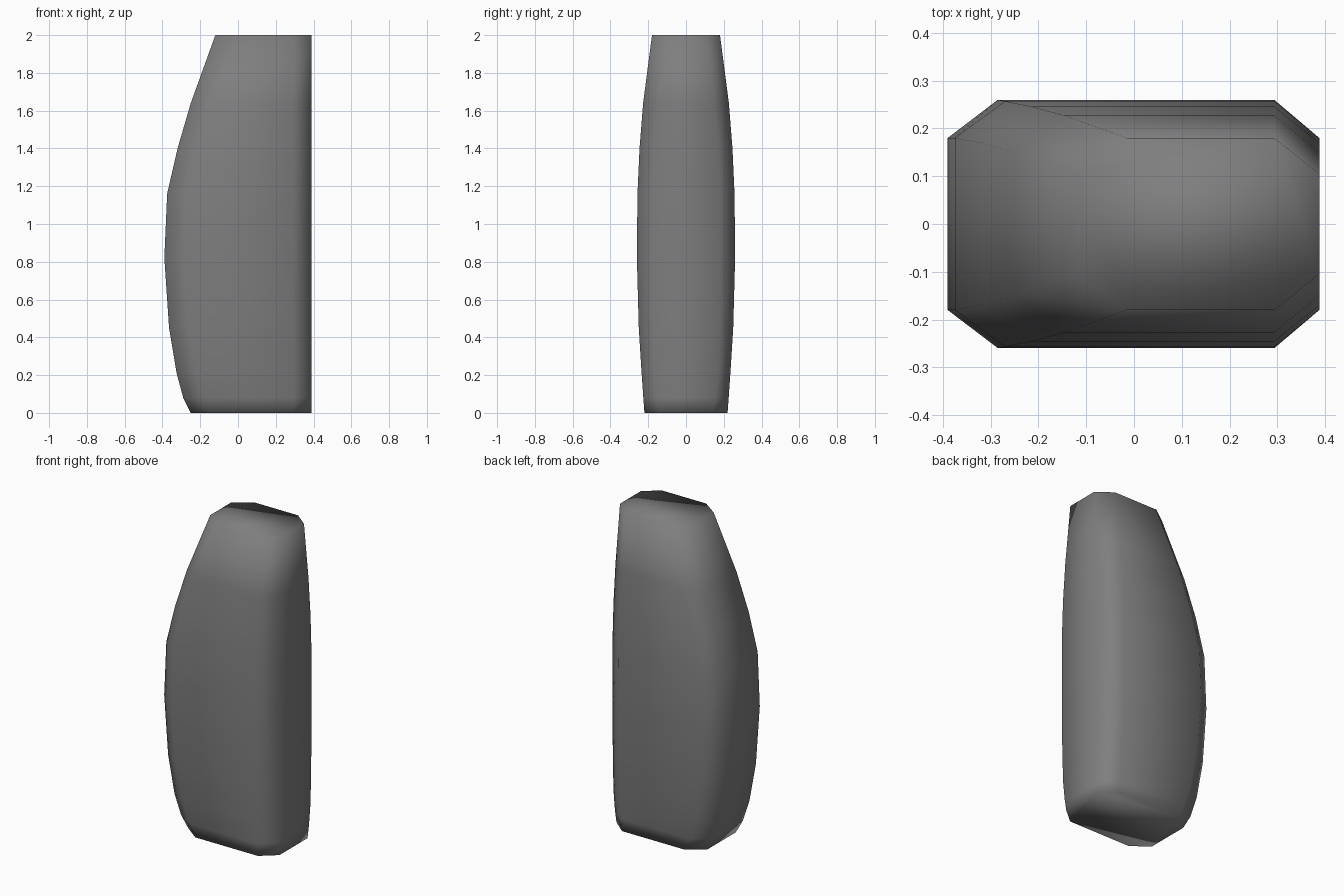
import bpy
import bmesh

cube = bpy.data.objects.get("Cube")
if cube:
    bpy.data.objects.remove(cube, do_unlink=True)

# Matte grey shell colour
grey = bpy.data.materials.new("matte_grey")
grey.use_nodes = True
colour = (0.21, 0.21, 0.21, 1)
grey.diffuse_color = colour
grey.node_tree.nodes["Principled BSDF"].inputs["Base Color"].default_value = colour

# Stations: height, bulging side x, half depth, half width of the end faces
STATIONS = [
    (0.0, -0.25, 0.22, 0.14),
    (0.08, -0.29, 0.226, 0.155),
    (0.21, -0.325, 0.235, 0.17),
    (0.45, -0.365, 0.25, 0.177),
    (0.82, -0.39, 0.26, 0.18),
    (1.16, -0.375, 0.257, 0.18),
    (1.40, -0.32, 0.246, 0.17),
    (1.64, -0.25, 0.227, 0.15),
    (2.0, -0.12, 0.18, 0.105),
]
STRAIGHT_X = 0.388
CHAMFER = 0.105


def section(bm, z, x_min, depth, end):
    """Rectangle with four cut corners, as a ring of vertices."""
    front = [(x_min, -end), (x_min + CHAMFER, -depth),
             (STRAIGHT_X - CHAMFER * 0.9, -depth), (STRAIGHT_X, -end)]
    back = [(x, -y) for x, y in reversed(front)]
    return [bm.verts.new((x, y, z)) for x, y in front + back]


# Loft the sections into one closed body
bm = bmesh.new()
rings = [section(bm, *station) for station in STATIONS]
for low, high in zip(rings, rings[1:]):
    for i in range(len(low)):
        j = (i + 1) % len(low)
        bm.faces.new((low[i], low[j], high[j], high[i]))
bm.faces.new(list(reversed(rings[0])))
bm.faces.new(rings[-1])
bmesh.ops.recalc_face_normals(bm, faces=bm.faces)
for face in bm.faces:
    face.smooth = True

mesh = bpy.data.meshes.new("rounded_body")
bm.to_mesh(mesh)
bm.free()
mesh.materials.append(grey)
body = bpy.data.objects.new("rounded_body", mesh)
bpy.context.collection.objects.link(body)
